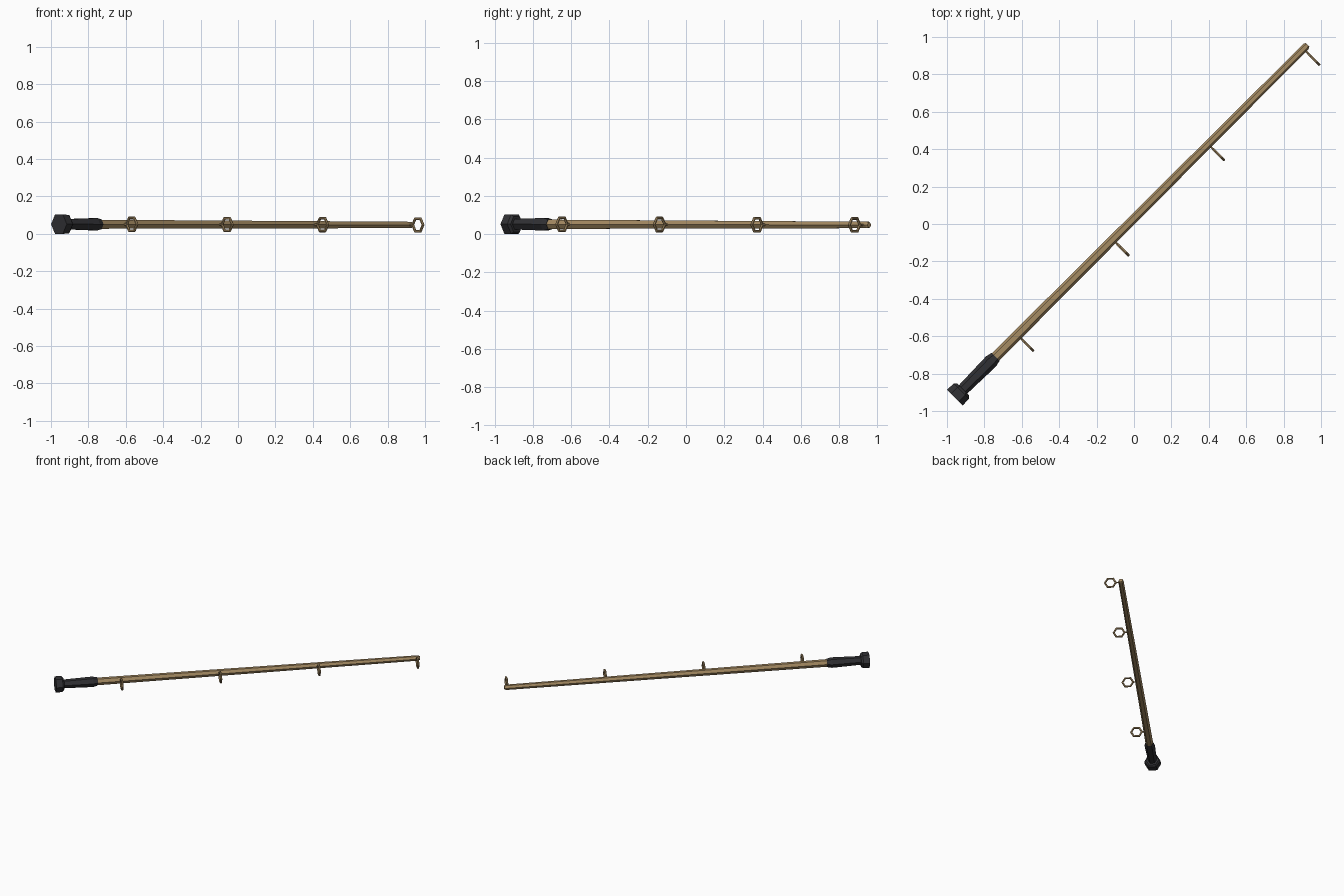
import bpy, bmesh, math
from mathutils import Matrix, Vector

if "Cube" in bpy.data.objects:
    bpy.data.objects.remove(bpy.data.objects["Cube"])

# Built along local x, then turned 45 degrees about z
TURN = Matrix.Rotation(math.radians(45), 4, 'Z')
AXIS_Y = 0.021


def axis_z(u):
    # the rod droops slightly toward the tip
    return 0.0515 - 0.0015 * (u + 1.333)


def material(name, color):
    m = bpy.data.materials.new(name)
    m.diffuse_color = (*color, 1)
    m.use_nodes = True
    m.node_tree.nodes["Principled BSDF"].inputs["Base Color"].default_value = m.diffuse_color
    return m


wood = material("wood", (0.38, 0.26, 0.125))
grip = material("dark_grip", (0.03, 0.03, 0.034))


def finish(name, bm, mat):
    bmesh.ops.recalc_face_normals(bm, faces=bm.faces)
    mesh = bpy.data.meshes.new(name)
    bm.to_mesh(mesh)
    bm.free()
    mesh.transform(TURN)
    mesh.materials.append(mat)
    ob = bpy.data.objects.new(name, mesh)
    bpy.context.collection.objects.link(ob)
    return ob


def hex_lathe(name, profile, mat):
    """Six-sided shaft through (position, radius) stations along the axis."""
    bm = bmesh.new()
    rings = []
    for u, r in profile:
        rings.append([bm.verts.new((u, AXIS_Y + r * math.cos(k * math.pi / 3),
                                    axis_z(u) + r * math.sin(k * math.pi / 3)))
                      for k in range(6)])
    for a, b in zip(rings, rings[1:]):
        for k in range(6):
            n = (k + 1) % 6
            bm.faces.new((a[k], a[n], b[n], b[k]))
    bm.faces.new(rings[0])
    bm.faces.new(rings[-1])
    return finish(name, bm, mat)


def line_guide(name, u):
    """Hexagonal eyelet on a short stem, facing along the rod."""
    bm = bmesh.new()
    major, minor = 0.039, 0.008
    centre = Vector((u, -0.057, axis_z(u)))
    loops = []
    for k in range(6):
        a = k * math.pi / 3
        out = Vector((0, math.cos(a), math.sin(a)))
        loops.append([bm.verts.new(centre + out * (major + minor * math.cos(b))
                                   + Vector((minor * math.sin(b), 0, 0)))
                      for b in [j * math.pi / 3 for j in range(6)]])
    for k in range(6):
        p, q = loops[k], loops[(k + 1) % 6]
        for j in range(6):
            n = (j + 1) % 6
            bm.faces.new((p[j], p[n], q[n], q[j]))
    # stem reaching from the eyelet into the rod
    y0, y1 = -0.016, AXIS_Y - 0.005
    mat = (Matrix.Translation((u, (y0 + y1) / 2, axis_z(u)))
           @ Matrix.Rotation(math.pi / 2, 4, 'X'))
    bmesh.ops.create_cone(bm, cap_ends=True, segments=6, radius1=0.006,
                          radius2=0.006, depth=y1 - y0, matrix=mat)
    return finish(name, bm, wood)


# Tapered rod
hex_lathe("rod", [(-1.10, 0.028), (1.322, 0.0195), (1.333, 0.014)], wood)

# Grip and butt cap
hex_lathe("handle_grip", [(-1.295, 0.031), (-1.06, 0.038), (-1.025, 0.030)], grip)
hex_lathe("butt_cap", [(-1.333, 0.0595), (-1.285, 0.0575), (-1.272, 0.046)], grip)

# Four evenly spaced line guides
for i in range(4):
    line_guide(f"line_guide_{i + 1}", -0.86 + i * 0.721)
